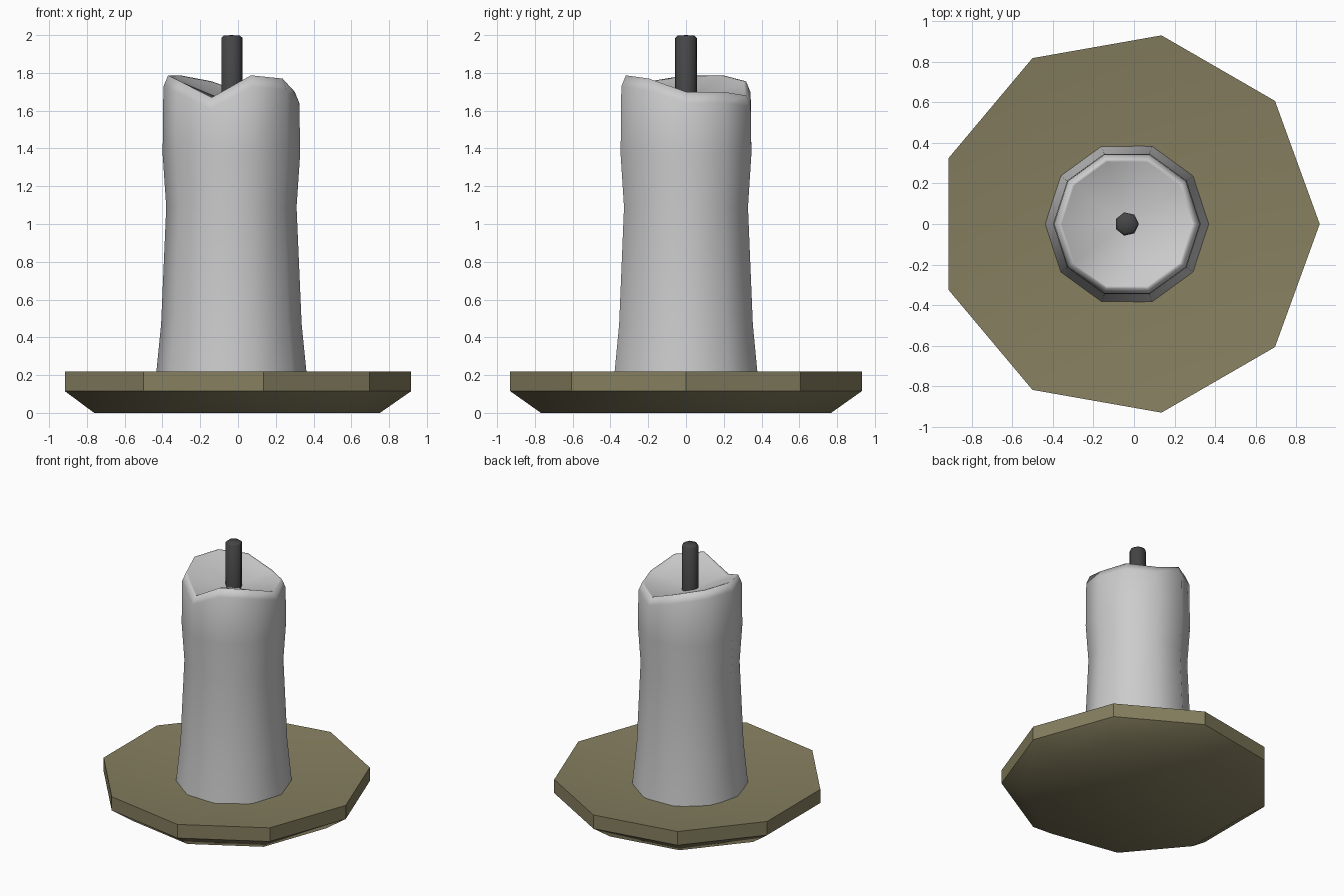
import bpy, bmesh
from math import cos, sin, pi

if "Cube" in bpy.data.objects:
    bpy.data.objects.remove(bpy.data.objects["Cube"])

CX = -0.035  # shared axis of the candle and wick


def lathe(name, rings, sides, cx, angle, tip, color=None, cap_bottom=True):
    """Loft rings of (radius, height or list of heights); tip closes the top."""
    bm = bmesh.new()
    loops = []
    for r, z in rings:
        zs = z if isinstance(z, list) else [z] * sides
        loops.append([bm.verts.new((cx + r * cos(2 * pi * k / sides),
                                    r * sin(2 * pi * k / sides), zs[k]))
                      for k in range(sides)])
    for a, b in zip(loops, loops[1:]):
        for k in range(sides):
            n = (k + 1) % sides
            bm.faces.new((a[k], a[n], b[n], b[k]))
    if cap_bottom:
        bm.faces.new(loops[0][::-1])
    t = bm.verts.new((cx, 0, tip))
    for k in range(sides):
        bm.faces.new((loops[-1][k], loops[-1][(k + 1) % sides], t))
    me = bpy.data.meshes.new(name)
    bm.to_mesh(me)
    bm.free()
    ob = bpy.data.objects.new(name, me)
    bpy.context.collection.objects.link(ob)
    if color:
        mat = bpy.data.materials.new(name + "_color")
        mat.diffuse_color = (*color, 1)
        mat.use_nodes = True
        mat.node_tree.nodes["Principled BSDF"].inputs["Base Color"].default_value = mat.diffuse_color
        me.materials.append(mat)
    bpy.ops.object.select_all(action='DESELECT')
    ob.select_set(True)
    bpy.context.view_layer.objects.active = ob
    bpy.ops.object.shade_smooth_by_angle(angle=angle * pi / 180)
    return ob


# Nine-sided dish with a sloping underside and a shallow hollow on top
lathe("dish", [(0.78, 0.0), (0.945, 0.115), (0.945, 0.22)], 9, -0.0285, 38,
      0.11, (0.235, 0.21, 0.115))

# Candle with an uneven melted rim and a sunken top
rim = [1.70, 1.70, 1.68, 1.755, 1.787, 1.787, 1.755, 1.67, 1.787, 1.77]
shoulder = [z - 0.06 for z in rim]
inner = [z - 0.005 for z in rim]
lathe("candle", [(0.405, 0.14), (0.372, 0.47), (0.345, 1.09), (0.364, 1.37),
                 (0.36, shoulder), (0.335, rim), (0.322, inner)],
      10, CX, 120, 1.64, cap_bottom=False)

# Wick
lathe("wick", [(0.059, 1.58), (0.059, 1.985), (0.046, 1.997)], 7, CX, 60,
      2.0, (0.06, 0.06, 0.06))
